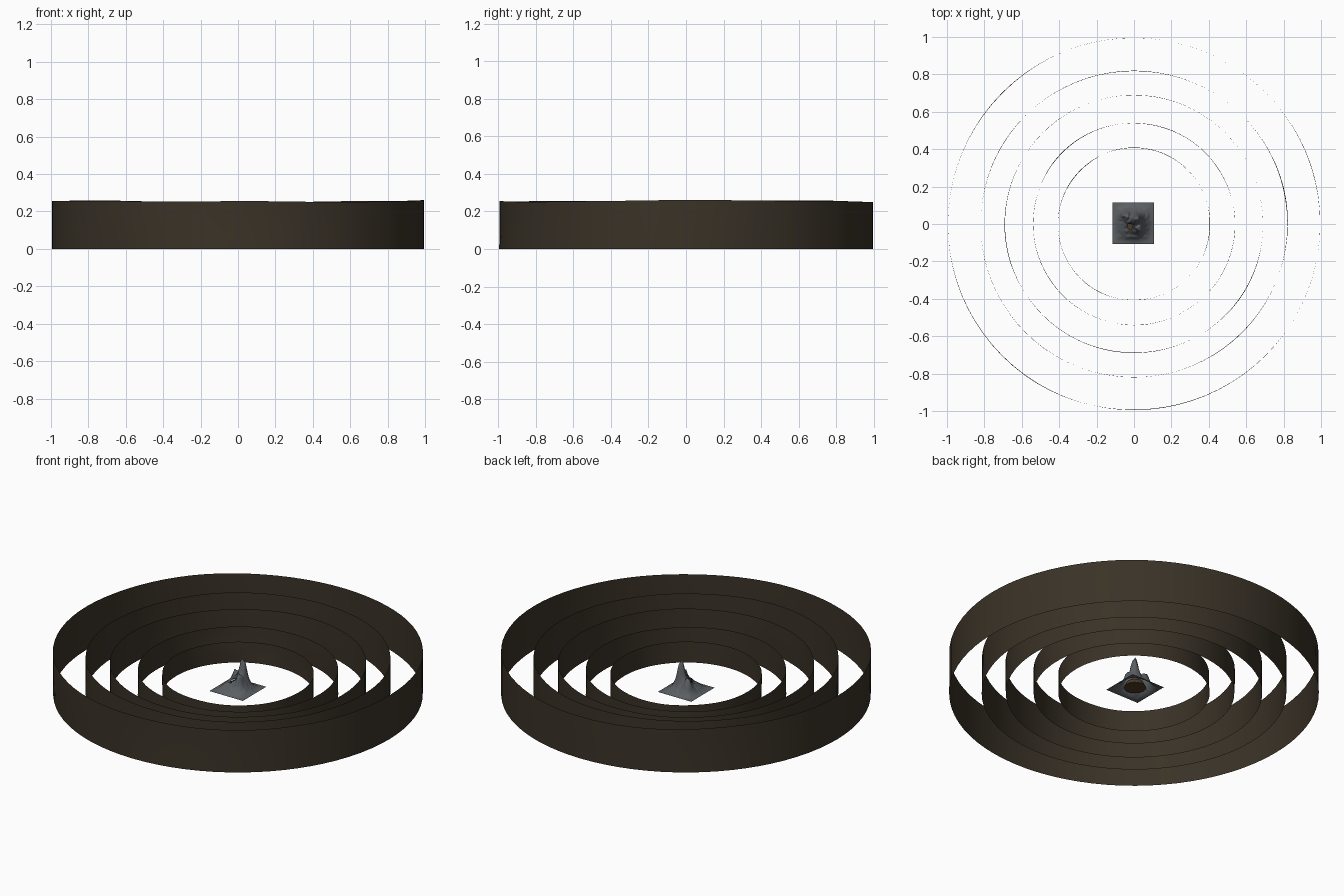
import bpy, bmesh, math, random
from mathutils import Vector, noise

random.seed(4)
cube = bpy.data.objects.get("Cube")
if cube:
    bpy.data.objects.remove(cube)


def material(name, rgb):
    mat = bpy.data.materials.new(name)
    mat.use_nodes = True
    mat.diffuse_color = (*rgb, 1)
    bsdf = mat.node_tree.nodes["Principled BSDF"]
    bsdf.inputs["Base Color"].default_value = (*rgb, 1)
    bsdf.inputs["Roughness"].default_value = 0.9
    return mat


earth = material("dark brown earth", (0.042, 0.032, 0.020))
rock = material("grey rock", (0.105, 0.115, 0.125))
dark_rock = material("dark grey rock", (0.06, 0.065, 0.07))
clay = material("brown clay", (0.075, 0.045, 0.022))


def finish(name, bm, mats):
    mesh = bpy.data.meshes.new(name)
    bm.to_mesh(mesh)
    bm.free()
    for mat in mats:
        mesh.materials.append(mat)
    for poly in mesh.polygons:
        poly.use_smooth = True
    obj = bpy.data.objects.new(name, mesh)
    bpy.context.collection.objects.link(obj)
    return obj


def wave(angle, phases):
    """Gentle closed ripple in the range -1 to 1."""
    return sum(math.sin(k * angle + p) / k for k, p in zip((2, 3, 5, 8), phases)) / 1.2


def wall_ring(name, radius, height, segments=80, levels=5):
    """Thin open wall with an uneven top edge and slightly warped sides."""
    rim = [random.uniform(0, math.tau) for _ in range(4)]
    lean = [random.uniform(0, math.tau) for _ in range(4)]
    bm = bmesh.new()
    rows = []
    for j in range(levels + 1):
        t = j / levels
        row = []
        for i in range(segments):
            a = math.tau * i / segments
            r = radius + 0.004 * math.sin(t * math.pi * 0.7) * wave(a, lean)
            z = t * height * (1 + 0.03 * wave(a, rim))
            row.append(bm.verts.new((r * math.cos(a), r * math.sin(a), z)))
        rows.append(row)
    for low, high in zip(rows, rows[1:]):
        for i in range(segments):
            k = (i + 1) % segments
            bm.faces.new((low[i], low[k], high[k], high[i]))
    finish(name, bm, [earth])


# Concentric walls, stepping down towards the middle
rings = [(0.995, 0.255), (0.82, 0.22), (0.69, 0.187), (0.54, 0.15), (0.407, 0.125)]
for n, (radius, height) in enumerate(rings, 1):
    wall_ring(f"ring_wall_{n}", radius, height)

# Mountain: broad cone, peak, two shoulders and a crater dip
CENTRE = Vector((-0.004, 0.004))
BASE_Z, HALF = 0.03, 0.11
CRATER = Vector((-0.017, -0.017))
bumps = [
    (0, 0, 0.075, 0.05),
    (0.022, 0.022, 0.118, 0.017),
    (-0.042, 0.042, 0.055, 0.016),
    (0.032, -0.03, 0.05, 0.015),
    (CRATER.x, CRATER.y, -0.02, 0.014),
]


def mountain_height(x, y):
    h = sum(amp * math.exp(-((x - bx) ** 2 + (y - by) ** 2) / (2 * s * s))
            for bx, by, amp, s in bumps)
    h *= 1 + 0.2 * noise.noise(Vector((x, y, 0)) * 60)
    edge = min(1, (HALF - max(abs(x), abs(y))) / 0.035)
    return max(0, h * edge)


bm = bmesh.new()
bmesh.ops.create_grid(bm, x_segments=48, y_segments=48, size=HALF)
for v in bm.verts:
    v.co.z = BASE_Z + mountain_height(v.co.x, v.co.y)
for f in bm.faces:
    near = (f.calc_center_median().xy - CRATER).length
    f.material_index = 1 if near < 0.028 else 0
opening = [f for f in bm.faces if (f.calc_center_median().xy - CRATER).length < 0.014]
bmesh.ops.delete(bm, geom=opening, context='FACES')
mountain = finish("mountain", bm, [rock, dark_rock])
mountain.location = (CENTRE.x, CENTRE.y, 0)

# Clay bowl inside the mountain, seen through the crater and from below
bm = bmesh.new()
bmesh.ops.create_cone(bm, cap_ends=True, segments=16, radius1=0.06, radius2=0.045, depth=0.03)
top = [f for f in bm.faces if f.calc_center_median().z > 0.014]
bmesh.ops.delete(bm, geom=top, context='FACES_ONLY')
bowl = finish("crater_bowl", bm, [clay])
for poly in bowl.data.polygons:
    poly.use_smooth = False
bowl.location = (CENTRE.x, CENTRE.y, 0.05)
